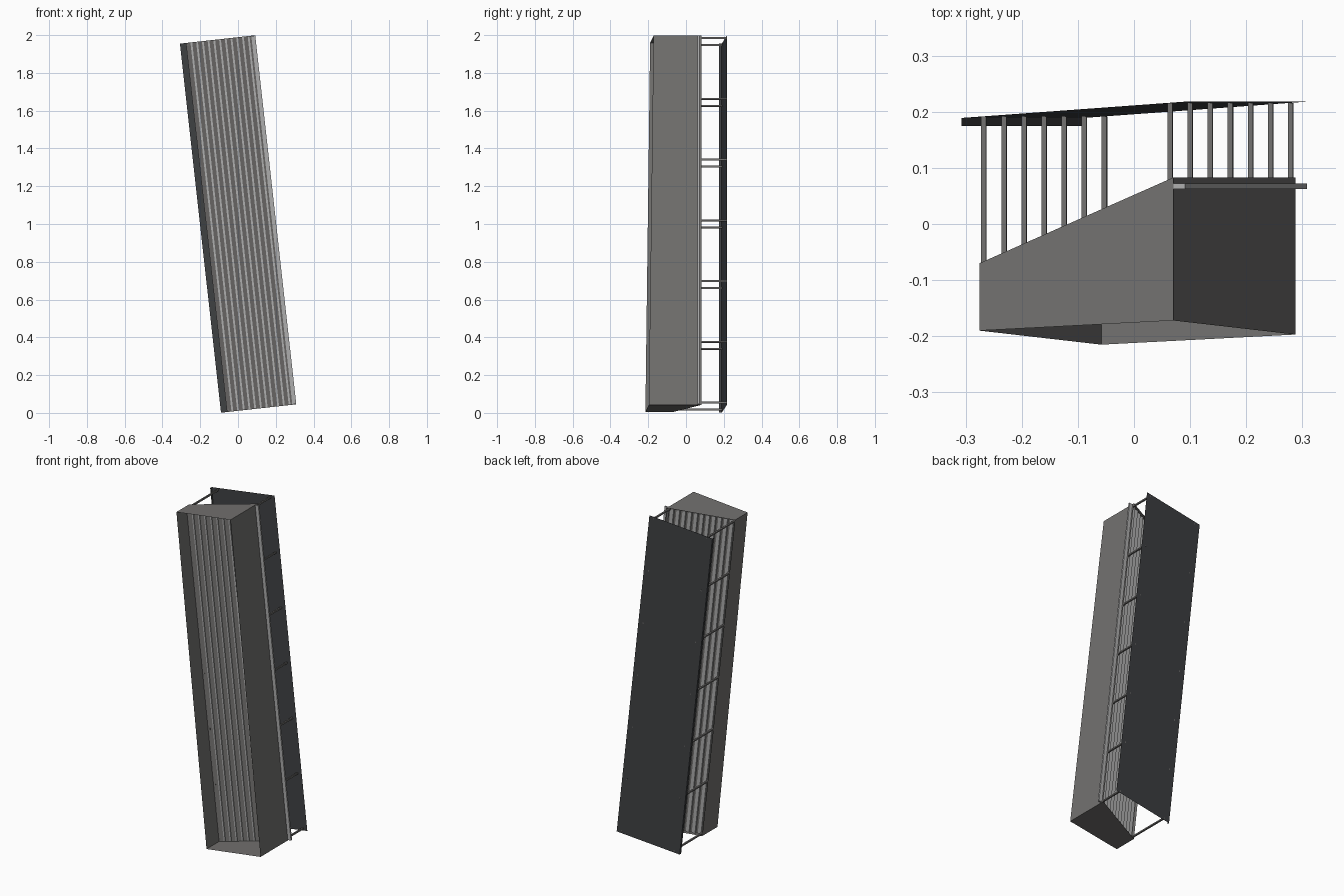
import bpy, math
from mathutils import Matrix

if "Cube" in bpy.data.objects:
    bpy.data.objects.remove(bpy.data.objects["Cube"])

H = 0.983                      # half length of the leaning unit
LEAN = Matrix.Translation((0, 0, 1)) @ Matrix.Rotation(math.radians(-6.35), 4, 'Y')
L, R = -0.168, 0.180           # box sides
SLOPE = 0.153 / 0.348          # plan slope of the back


def material(name, v):
    m = bpy.data.materials.new(name)
    m.diffuse_color = (*v, 1)
    m.use_nodes = True
    m.node_tree.nodes["Principled BSDF"].inputs["Base Color"].default_value = m.diffuse_color
    return m


SHELL = material("shell_grey", (0.17, 0.165, 0.16))
LIGHT = material("slat_grey", (0.42, 0.42, 0.42))
DARK = material("panel_dark", (0.05, 0.053, 0.057))


def add(name, verts, faces, mat):
    me = bpy.data.meshes.new(name)
    me.from_pydata(verts, [], faces)
    me.transform(LEAN)
    me.materials.append(mat)
    ob = bpy.data.objects.new(name, me)
    bpy.context.collection.objects.link(ob)
    return ob


def box(name, x0, x1, y0, y1, z0, z1, mat):
    v = [(x, y, z) for z in (z0, z1) for x, y in ((x0, y0), (x1, y0), (x1, y1), (x0, y1))]
    f = [(3, 2, 1, 0), (4, 5, 6, 7)] + [(i, (i + 1) % 4, 4 + (i + 1) % 4, 4 + i) for i in range(4)]
    return add(name, v, f, mat)


def back_y(x):
    return -0.07 + (x - L) * SLOPE


# open-fronted shell: roof, floor and two sides, front flaring out at the foot
v = []
for z, dy in ((-H, -0.025), (H, 0)):
    v += [(L, -0.19 + dy, z), (R, -0.172 + dy, z), (R, back_y(R), z), (L, back_y(L), z)]
add("shell", v, [(3, 2, 1, 0), (4, 5, 6, 7), (1, 2, 6, 5), (3, 0, 4, 7)], SHELL)

# flat inner back, slightly inset
v = [(x, back_y(x) - 0.026, z) for x, z in ((L, -H), (R, -H), (R, H), (L, H))]
add("inner_back", v, [(3, 2, 1, 0)], SHELL)

# stepped upright slats behind the inner back
N = 12
pitch = (0.201 - (L + 0.003)) / N
for i in range(N):
    x1 = 0.201 - i * pitch
    y = 0.067 - i * pitch * SLOPE
    box(f"slat_{i + 1}", x1 - 0.021, x1, y - 0.005, y + 0.005, -H + 0.002, H - 0.002, LIGHT)

# rear panel with a folded flange on the left edge
PL, PR, YL, YR = -0.2, 0.2, 0.189, 0.218
v = []
for z in (-H, H):
    v += [(PL, YL - 0.014, z), (PL, YL, z), (PR, YR, z)]
add("rear_panel", v, [(0, 1, 4, 3), (1, 2, 5, 4)], DARK)

# struts joining shell and rear panel
for side, x in (("left", L + 0.007), ("right", R - 0.007)):
    y1 = YL + (x - PL) * (YR - YL) / (PR - PL)
    for k in range(7):
        z = (H - 0.012) * (1 - k / 3)
        box(f"{side}_strut_{k + 1}", x - 0.0045, x + 0.0045, back_y(x) - 0.026, y1,
            z - 0.0045, z + 0.0045, SHELL)
